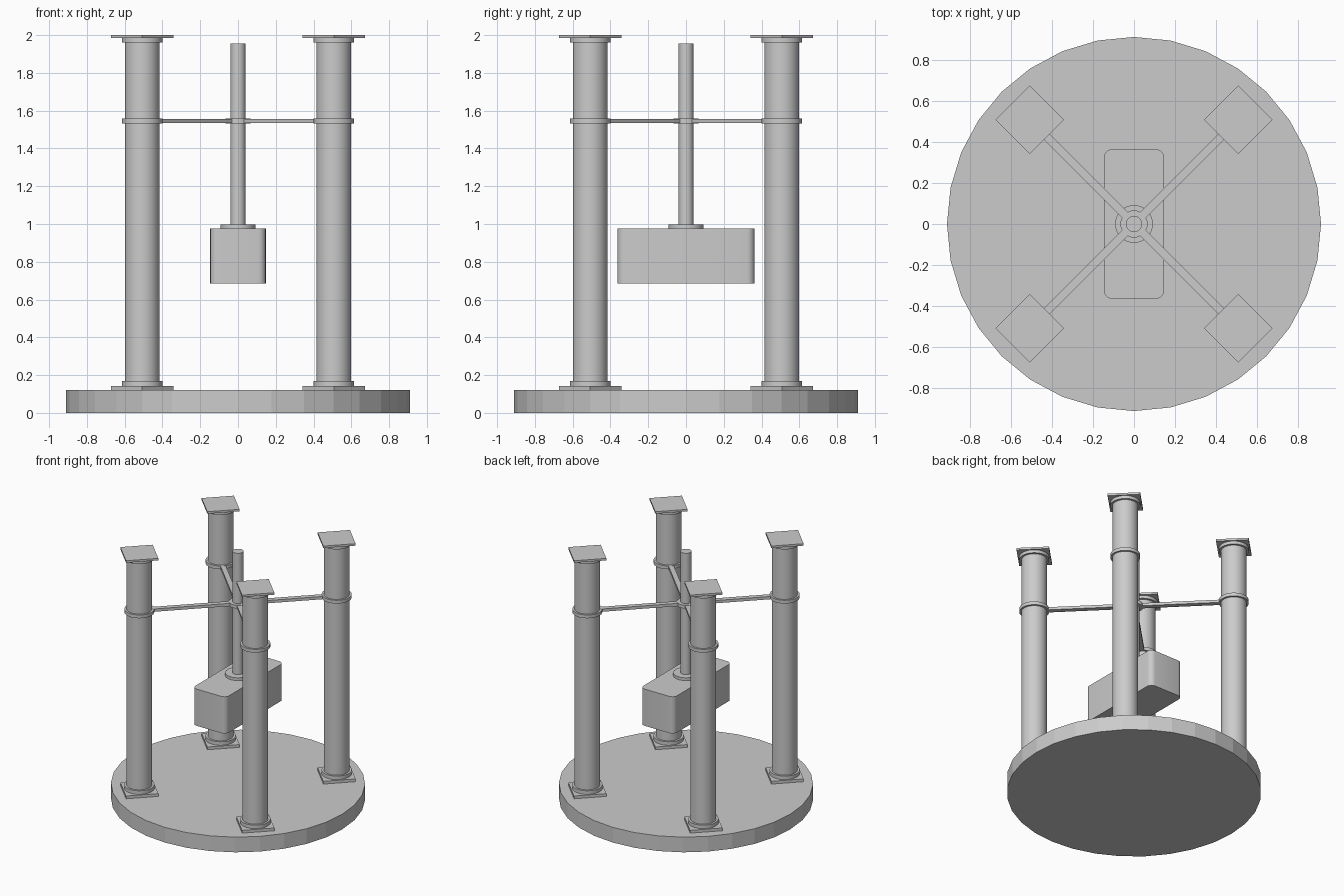
import bpy, math

if "Cube" in bpy.data.objects:
    bpy.data.objects.remove(bpy.data.objects["Cube"])

# one flat grey for the whole model
grey = bpy.data.materials.new("stone grey")
grey.diffuse_color = (0.6, 0.6, 0.6, 1)
grey.use_nodes = True
grey.node_tree.nodes["Principled BSDF"].inputs["Base Color"].default_value = grey.diffuse_color


def finish(ob, name, smooth=False):
    ob.name = name
    ob.data.materials.append(grey)
    if smooth:
        bpy.ops.object.shade_smooth_by_angle(angle=math.radians(35))
    return ob


def cylinder(name, x, y, r, z0, z1, sides=32, smooth=True):
    bpy.ops.mesh.primitive_cylinder_add(vertices=sides, radius=r, depth=z1 - z0,
                                        location=(x, y, (z0 + z1) / 2))
    return finish(bpy.context.object, name, smooth)


def box(name, x, y, size, z0, z1, turn=0.0):
    bpy.ops.mesh.primitive_cube_add(size=1, location=(x, y, (z0 + z1) / 2),
                                    rotation=(0, 0, turn))
    ob = bpy.context.object
    ob.scale = (size[0], size[1], z1 - z0)
    bpy.ops.object.transform_apply(location=False, rotation=False, scale=True)
    return finish(ob, name)


# round faceted base
cylinder("base", 0, 0, 0.91, 0, 0.12, 32, smooth=False)

# four columns with plates, rings and braces to the central hub
P = 0.507
PLATE = 0.166 * math.sqrt(2)
for i in range(4):
    a = math.radians(45 + 90 * i)
    d = P * math.sqrt(2)
    x, y = d * math.cos(a), d * math.sin(a)
    cylinder(f"column_{i}", x, y, 0.092, 0.13, 1.99)
    box(f"foot_plate_{i}", x, y, (PLATE, PLATE), 0.12, 0.142, a)
    box(f"cap_plate_{i}", x, y, (PLATE, PLATE), 1.984, 2.0, a)
    cylinder(f"foot_ring_{i}", x, y, 0.108, 0.142, 0.17)
    cylinder(f"cap_ring_{i}", x, y, 0.108, 1.96, 1.984)
    cylinder(f"middle_ring_{i}", x, y, 0.107, 1.532, 1.558)
    r0, r1 = 0.05, d - 0.08
    m = (r0 + r1) / 2
    box(f"brace_{i}", m * math.cos(a), m * math.sin(a), (r1 - r0, 0.038),
        1.534, 1.556, a)

# central hub, rod and collar
cylinder("hub", 0, 0, 0.066, 1.532, 1.558)
cylinder("rod", 0, 0, 0.039, 0.98, 1.955)
cylinder("collar", 0, 0, 0.092, 0.97, 0.997)

# hanging block with rounded upright corners
block = box("hanging_block", 0, 0, (0.294, 0.726), 0.685, 0.975)
weights = block.data.attributes.new("bevel_weight_edge", 'FLOAT', 'EDGE')
for e in block.data.edges:
    p, q = (block.data.vertices[v].co for v in e.vertices)
    weights.data[e.index].value = 1.0 if abs(p.z - q.z) > 0.1 else 0.0
bevel = block.modifiers.new("rounded_corners", 'BEVEL')
bevel.limit_method = 'WEIGHT'
bevel.width = 0.04
bevel.segments = 5
bpy.context.view_layer.objects.active = block
bpy.ops.object.modifier_apply(modifier=bevel.name)
bpy.ops.object.shade_smooth_by_angle(angle=math.radians(35))
